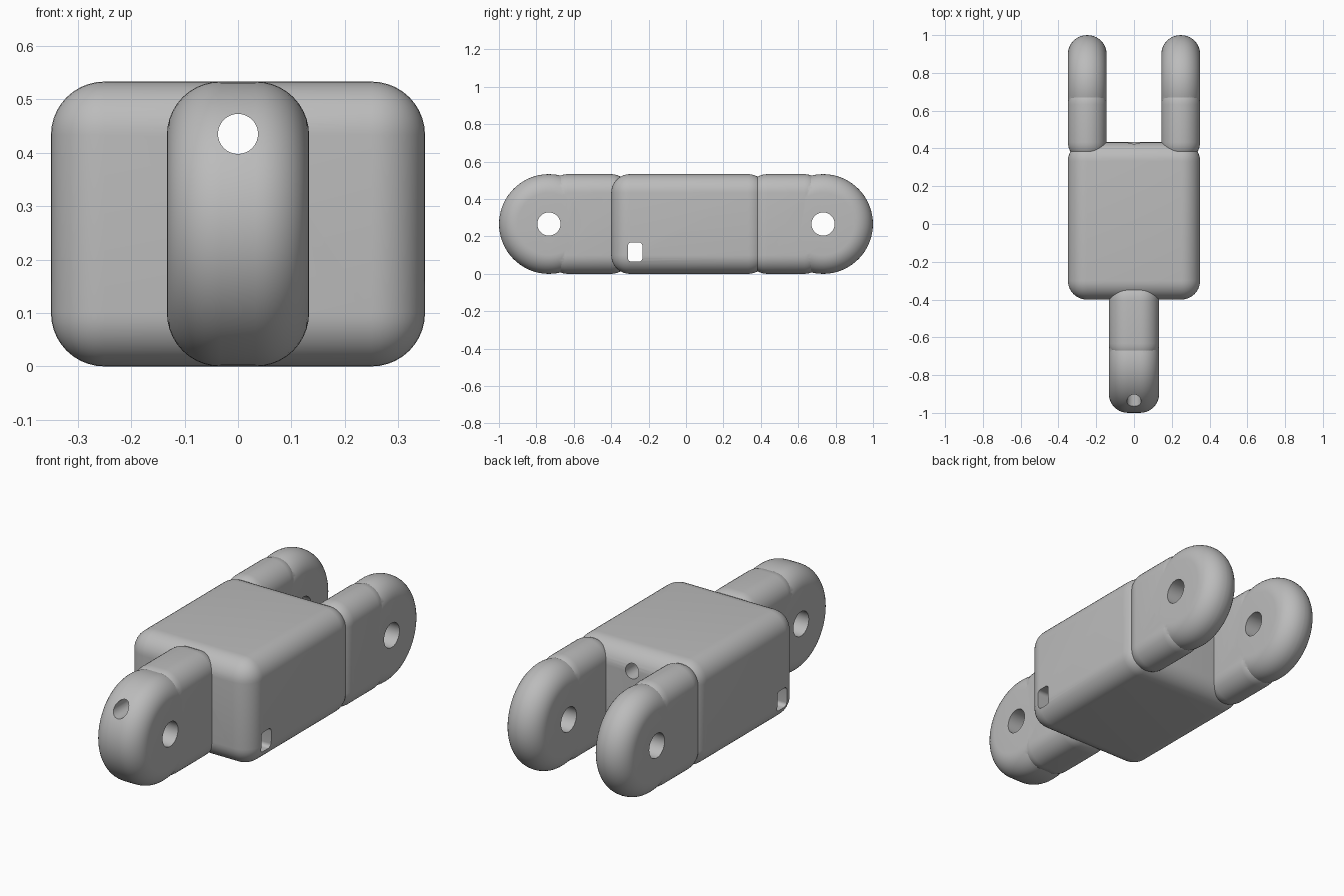
import bpy, bmesh, math
from mathutils import Matrix, Vector

cube = bpy.data.objects.get("Cube")
if cube:
    bpy.data.objects.remove(cube, do_unlink=True)

HEIGHT = 0.533
MID = HEIGHT / 2
ROUND = 0.1
PIVOT = 0.733
grey = bpy.data.materials.new("plain_grey")
grey.use_nodes = True
grey.diffuse_color = (0.5, 0.5, 0.5, 1)
grey.node_tree.nodes["Principled BSDF"].inputs["Base Color"].default_value = (0.5, 0.5, 0.5, 1)


def finish(name, bm):
    mesh = bpy.data.meshes.new(name)
    bmesh.ops.recalc_face_normals(bm, faces=bm.faces)
    bm.to_mesh(mesh)
    bm.free()
    mesh.materials.append(grey)
    obj = bpy.data.objects.new(name, mesh)
    bpy.context.collection.objects.link(obj)
    return obj


def bevel(bm, edges, radius, segments=10):
    bmesh.ops.bevel(bm, geom=edges, offset=radius, segments=segments,
                    profile=0.5, affect='EDGES', clamp_overlap=True)


def rounded_box(name, low, high, radius, edge_axis=None):
    low, high = Vector(low), Vector(high)
    bm = bmesh.new()
    bmesh.ops.create_cube(bm, size=1)
    bmesh.ops.scale(bm, vec=high - low, verts=bm.verts)
    bmesh.ops.translate(bm, vec=(low + high) / 2, verts=bm.verts)
    edges = [e for e in bm.edges if edge_axis is None
             or abs((e.verts[0].co - e.verts[1].co)[edge_axis]) > 0.001]
    bevel(bm, edges, radius, 10 if edge_axis is None else 4)
    return finish(name, bm)


def rod(name, centre, radius, length, axis, rim=0, sides=32):
    bm = bmesh.new()
    bmesh.ops.create_cone(bm, cap_ends=True, segments=sides, radius1=radius,
                          radius2=radius, depth=length)
    if rim:
        bevel(bm, [e for e in bm.edges
                   if abs(e.verts[0].co.z - e.verts[1].co.z) < 0.001], rim)
    turn = Matrix.Rotation(math.pi / 2, 4, 'Y' if axis == 'X' else 'X')
    bmesh.ops.transform(bm, matrix=Matrix.Translation(centre) @ turn, verts=bm.verts)
    return finish(name, bm)


def combine(obj, other, operation):
    mod = obj.modifiers.new(operation.lower(), 'BOOLEAN')
    mod.operation, mod.solver, mod.object = operation, 'EXACT', other
    bpy.context.view_layer.objects.active = obj
    bpy.ops.object.modifier_apply(modifier=mod.name)


def lug(name, x_low, x_high, y_root, y_pivot):
    # Rounded bar ending in a rounded disc around the pivot
    bar = rounded_box(name, (x_low, min(y_root, y_pivot), 0),
                      (x_high, max(y_root, y_pivot), HEIGHT), ROUND)
    disc = rod("disc", ((x_low + x_high) / 2, y_pivot, MID), MID,
               x_high - x_low, 'X', rim=ROUND, sides=72)
    combine(bar, disc, 'UNION')
    bpy.data.objects.remove(disc, do_unlink=True)
    return bar


# Solid parts
body = rounded_box("body", (-0.35, -0.4, 0), (0.35, 0.433, HEIGHT), ROUND)
tongue = lug("front_tongue", -0.133, 0.133, -0.3, -PIVOT)
left_arm = lug("left_arm", 0.145, 0.35, 0.333, PIVOT)
right_arm = lug("right_arm", -0.35, -0.145, 0.333, PIVOT)

# Pin holes, lengthwise cord hole and square cross slot
front_pin = rod("front_pin_cutter", (0, -PIVOT, MID), 0.062, 1, 'X')
rear_pin = rod("rear_pin_cutter", (0, PIVOT, MID), 0.062, 1, 'X')
cord = rod("cord_cutter", (0, 0, 0.435), 0.0375, 2.4, 'Y')
slot = rounded_box("slot_cutter", (-0.5, -0.311, 0.066), (0.5, -0.233, 0.168), 0.018, 0)
for part, cutters in ((body, (cord, slot)), (tongue, (cord, front_pin, slot)),
                      (left_arm, (rear_pin,)), (right_arm, (rear_pin,))):
    for cutter in cutters:
        combine(part, cutter, 'DIFFERENCE')
for cutter in (front_pin, rear_pin, cord, slot):
    bpy.data.objects.remove(cutter, do_unlink=True)

# Smooth shading with crisp seams
bpy.ops.object.select_all(action='DESELECT')
for part in (body, tongue, left_arm, right_arm):
    part.select_set(True)
bpy.context.view_layer.objects.active = body
bpy.ops.object.shade_smooth_by_angle(angle=math.radians(25))
